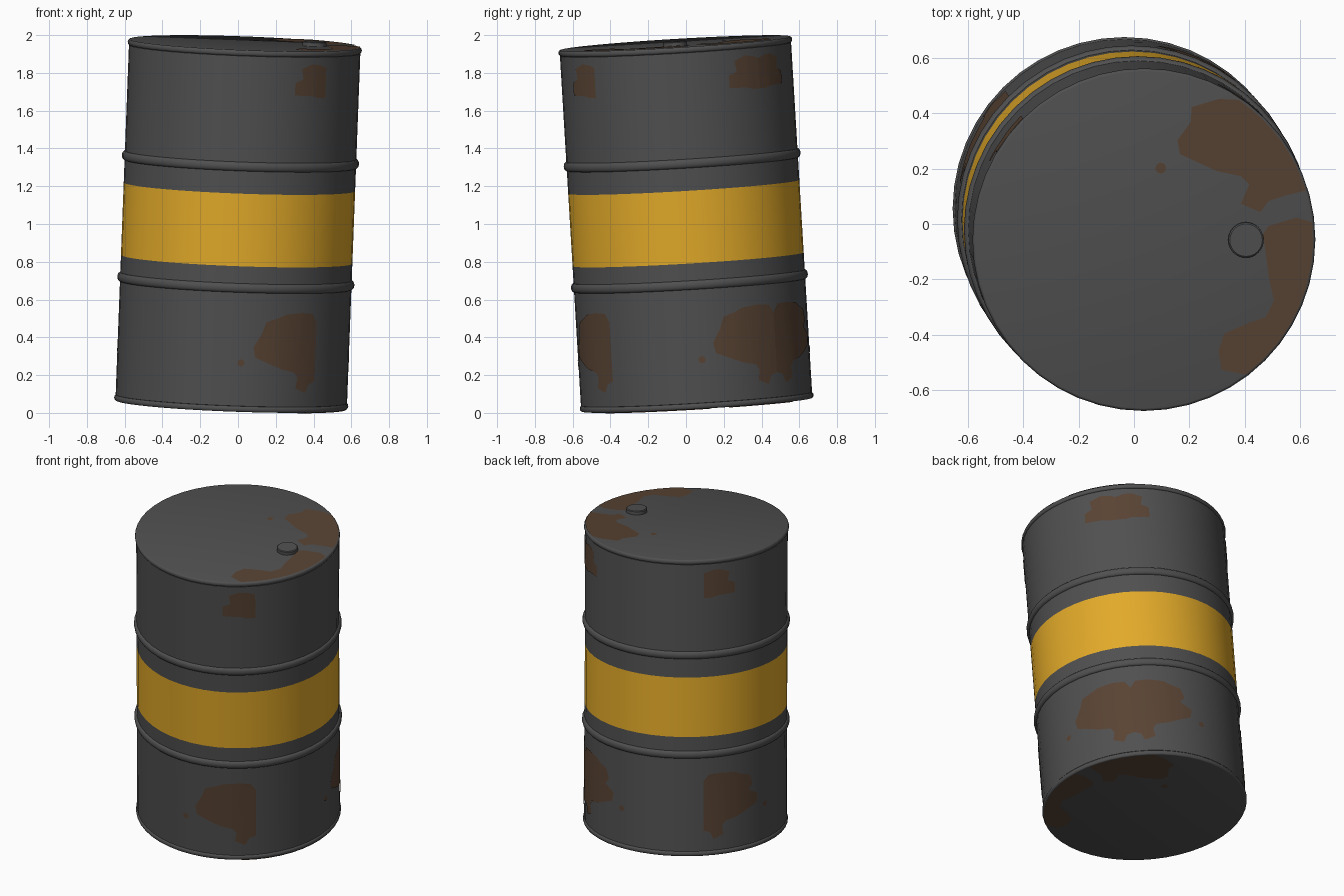
import bpy, bmesh
from math import sin, cos, pi, radians
from mathutils import Matrix, Vector

if "Cube" in bpy.data.objects:
    bpy.data.objects.remove(bpy.data.objects["Cube"])

R, H, SIDES = 0.613, 1.918, 48
STEP = 2 * pi / SIDES

# The whole drum leans slightly
lean = Vector((0, 0, 1)).rotation_difference(Vector((0.038, -0.06, 1)))
LEAN = Matrix.Translation((0, 0, 1)) @ lean.to_matrix().to_4x4() @ Matrix.Translation((0, 0, -H / 2))


def material(name, colour):
    m = bpy.data.materials.new(name)
    m.use_nodes = True
    m.diffuse_color = (*colour, 1)
    m.node_tree.nodes["Principled BSDF"].inputs["Base Color"].default_value = (*colour, 1)
    return m


GREY = material("dark grey paint", (0.08, 0.08, 0.08))
YELLOW = material("yellow paint", (0.76, 0.40, 0.022))
RUST = material("rust", (0.098, 0.056, 0.033))


def finish(name, bm, *mats):
    mesh = bpy.data.meshes.new(name)
    bm.to_mesh(mesh)
    bm.free()
    for m in mats:
        mesh.materials.append(m)
    ob = bpy.data.objects.new(name, mesh)
    bpy.context.scene.collection.objects.link(ob)
    ob.matrix_world = LEAN
    bpy.ops.object.select_all(action='DESELECT')
    ob.select_set(True)
    bpy.context.view_layer.objects.active = ob
    bpy.ops.object.shade_smooth_by_angle(angle=radians(32))
    return ob


def lathe(profile, sides):
    """Turn (radius, height) points around z and close both ends."""
    bm = bmesh.new()
    rings = [[bm.verts.new((r * cos(2 * pi * i / sides), r * sin(2 * pi * i / sides), z))
              for i in range(sides)] for r, z in profile]
    for low, high in zip(rings, rings[1:]):
        for i in range(sides):
            j = (i + 1) % sides
            bm.faces.new((low[i], low[j], high[j], high[i]))
    bm.faces.new(rings[0][::-1])
    bm.faces.new(rings[-1])
    return bm


def bulge(z, half, depth, base=R, n=8):
    """Half-round bump in the profile, running upward."""
    return [(base + depth * sin(pi * k / n), z - half * cos(pi * k / n)) for k in range(n + 1)]


# Drum shell with rolled rims, two hoops and a painted band
BAND = (0.772, 1.157)
profile = bulge(0.015, 0.015, 0.01, R - 0.003)
profile += [(R, 0.031)]
profile += bulge(0.657, 0.024, 0.015)
profile += [(R, z) for z in BAND]
profile += bulge(1.301, 0.024, 0.015)
profile += [(R, H - 0.031)]
profile += bulge(H - 0.015, 0.015, 0.01, R - 0.003)
bm = lathe(profile, SIDES)
for f in bm.faces:
    z = f.calc_center_median().z
    f.material_index = int(len(f.verts) == 4 and BAND[0] < z < BAND[1])
finish("drum_shell", bm, GREY, YELLOW)

# Filler cap on the lid
bm = lathe([(0.064, H - 0.005), (0.064, H + 0.02), (0.059, H + 0.024)], 24)
bmesh.ops.translate(bm, verts=bm.verts, vec=(0.368, 0, 0))
finish("filler_cap", bm, GREY)


def flat_patch(points):
    bm = bmesh.new()
    bm.faces.new([bm.verts.new((x, y, 0)) for x, y in points])
    bmesh.ops.triangulate(bm, faces=bm.faces[:])
    return bm


def spot(x, y, rx, ry):
    return [(x + rx * cos(k * pi / 4), y + ry * sin(k * pi / 4)) for k in range(8)]


def wall_patch(name, points, seam, side):
    """Wrap an (angle from seam, height) outline onto the wall."""
    bm = flat_patch([(radians(seam + side * a), z) for a, z in points])
    for k in range(-SIDES, SIDES):
        bmesh.ops.bisect_plane(bm, geom=bm.verts[:] + bm.edges[:] + bm.faces[:],
                               plane_co=(k * STEP, 0, 0), plane_no=(1, 0, 0))
    for v in bm.verts:
        a, z = v.co.x, v.co.y
        v.co = ((R + 0.003) * cos(a), (R + 0.003) * sin(a), z)
    bm.normal_update()
    for f in bm.faces:
        c = f.calc_center_median()
        if f.normal.x * c.x + f.normal.y * c.y < 0:
            f.normal_flip()
    finish(name, bm, RUST)


def end_patch(name, points, z, up):
    bm = flat_patch(points)
    bm.normal_update()
    for f in bm.faces:
        if f.normal.z * up < 0:
            f.normal_flip()
    bmesh.ops.translate(bm, verts=bm.verts, vec=(0, 0, z + 0.003 * up))
    finish(name, bm, RUST)


# Rust on the wall: the same stains sit beside several seams
LOWER = [(0, .48), (3, .525), (10, .53), (19, .52), (23, .50), (29, .48), (31, .42), (28, .385),
         (35, .345), (34, .29), (26, .255), (20, .23), (13, .215), (11, .185), (12, .13),
         (6, .105), (4, .15), (0, .165)]
UPPER = [(0, 1.83), (4, 1.845), (9, 1.85), (15, 1.825), (14, 1.77), (18.5, 1.75),
         (18.5, 1.685), (8, 1.68), (5, 1.67), (0, 1.67)]
STAINS = {"lower_rust": LOWER, "upper_rust": UPPER, "rust_spot": spot(41, 0.26, 1.8, 0.019)}
for place, seam, side in (("front", -45, -1), ("left_front", 45, -1),
                          ("left_back", 45, 1), ("back", 135, 1)):
    for name, outline in STAINS.items():
        wall_patch(place + "_" + name, outline, seam, side)


# Rust on both ends, reaching the rim along an arc
def to_rim(points, start, end):
    arc = [radians(start + (end - start) * k / 8) for k in range(9)]
    return [(x / 100, y / 100) for x, y in points] + [(0.611 * cos(a), 0.611 * sin(a)) for a in arc]


BIG = to_rim([(27, 51), (17, 48), (17, 43), (12, 36), (13, 31), (26, 25), (35, 23), (38, 20),
              (35, 13), (42, 10), (45, 14), (51, 16)], 17, 56)
LONG = to_rim([(55, 8), (45, 5), (43, 2), (50, 0), (49, -4), (44, -5), (45, -13), (47, -22),
               (44, -28), (38, -30), (29, -34), (27, -40), (28, -47)], -53, 6)
for place, z, up in (("lid", H, 1), ("base", 0, -1)):
    end_patch(place + "_big_rust", BIG, z, up)
    end_patch(place + "_long_rust", LONG, z, up)
    end_patch(place + "_rust_spot", spot(0.06, 0.26, 0.02, 0.02), z, up)
